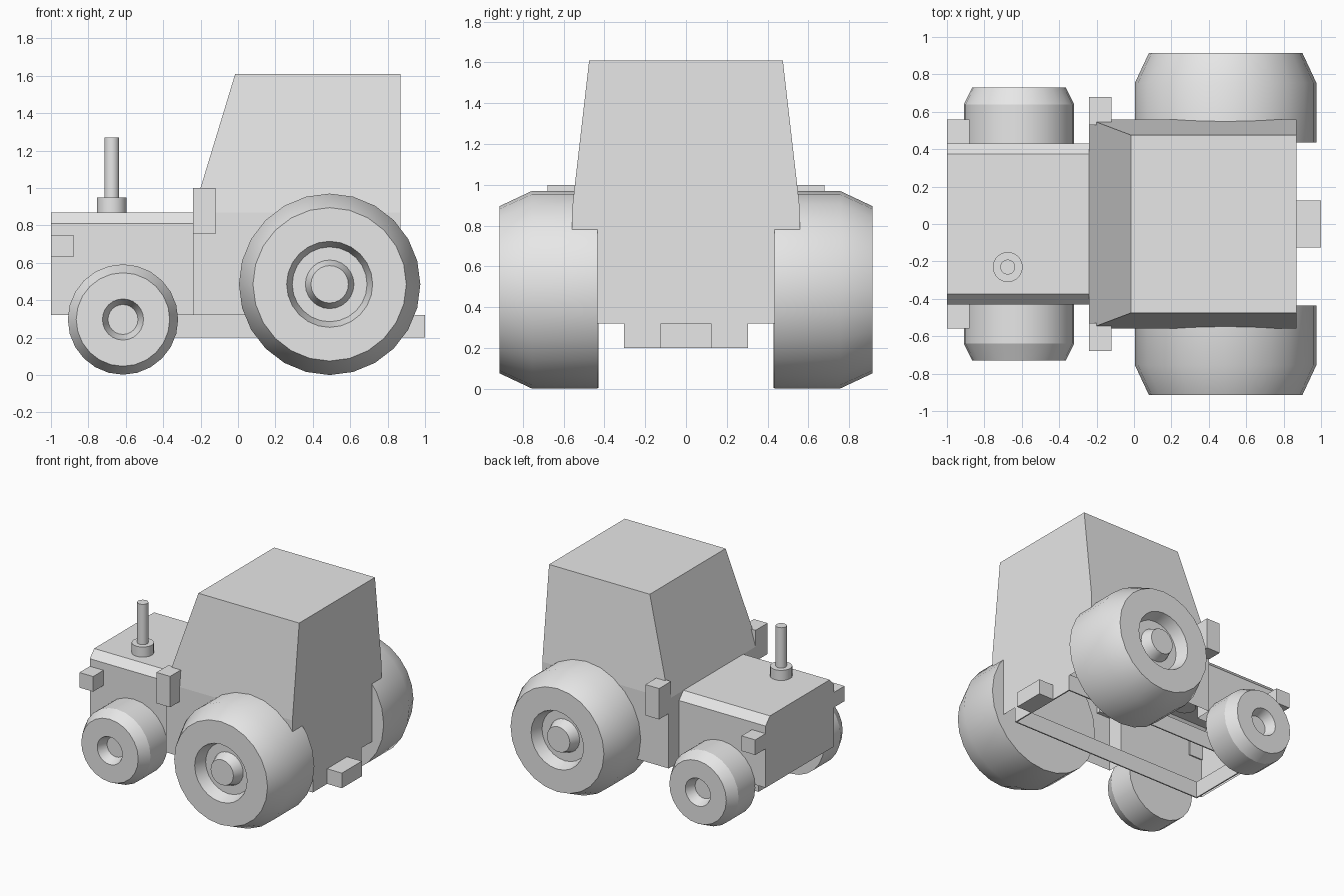
import bpy, bmesh, math
from mathutils import Vector

old = bpy.data.objects.get("Cube")
if old:
    bpy.data.objects.remove(old, do_unlink=True)

grey = bpy.data.materials.new("plain grey")
grey.use_nodes = True
grey.diffuse_color = (0.8, 0.8, 0.8, 1)
grey.node_tree.nodes["Principled BSDF"].inputs["Base Color"].default_value = (0.8, 0.8, 0.8, 1)


def finish(name, bm, smooth=False):
    bmesh.ops.remove_doubles(bm, verts=bm.verts, dist=0.0005)
    mesh = bpy.data.meshes.new(name)
    bm.to_mesh(mesh)
    bm.free()
    mesh.materials.append(grey)
    obj = bpy.data.objects.new(name, mesh)
    bpy.context.collection.objects.link(obj)
    if smooth:
        bpy.ops.object.select_all(action='DESELECT')
        obj.select_set(True)
        bpy.context.view_layer.objects.active = obj
        bpy.ops.object.shade_smooth_by_angle(angle=math.radians(25))
    return obj


def loft(bm, rings, cap_start=False, cap_end=False):
    """Skin a list of closed rings of points."""
    loops = [[bm.verts.new(p) for p in ring] for ring in rings]
    n = len(loops[0])
    for a, b in zip(loops, loops[1:]):
        for i in range(n):
            j = (i + 1) % n
            bm.faces.new((a[i], a[j], b[j], b[i]))
    if cap_start:
        bm.faces.new(loops[0][::-1])
    if cap_end:
        bm.faces.new(loops[-1])


def rect(x0, x1, half, z):
    return [(x0, -half, z), (x1, -half, z), (x1, half, z), (x0, half, z)]


def box(name, x0, x1, y0, y1, z0, z1):
    bm = bmesh.new()
    bmesh.ops.create_cube(bm, size=1)
    for v in bm.verts:
        v.co = Vector((x0 if v.co.x < 0 else x1,
                       y0 if v.co.y < 0 else y1,
                       z0 if v.co.z < 0 else z1))
    finish(name, bm)


def lathe(name, profile, centre, axis, n):
    """Turn (radius, distance) pairs around an axis through centre."""
    bm = bmesh.new()
    axis = Vector(axis)
    u = Vector((1, 0, 0))
    w = axis.cross(u)
    rings = []
    for r, d in profile:
        angles = [2 * math.pi * i / n for i in range(n)]
        rings.append([Vector(centre) + axis * d + (u * math.cos(a) + w * math.sin(a)) * r
                      for a in angles])
    loft(bm, rings, True, True)
    finish(name, bm, True)


# Cab: straight lower walls, tapering upper part, open underneath
bm = bmesh.new()
loft(bm, [rect(-0.24, 0.87, 0.56, 0.32), rect(-0.24, 0.87, 0.56, 0.87),
          rect(-0.015, 0.87, 0.475, 1.61)], cap_end=True)
front = [f for f in bm.faces if all(abs(v.co.x + 0.24) < 0.001 for v in f.verts)]
bmesh.ops.delete(bm, geom=front, context='FACES_ONLY')
for s in (-1, 1):
    bm.faces.new([bm.verts.new((-0.24, s * y, z))
                  for y, z in ((0.43, 0.32), (0.56, 0.32), (0.56, 0.87), (0.43, 0.87))])
bm.faces.new([bm.verts.new((-0.24, y, z))
              for y, z in ((-0.43, 0.81), (0.43, 0.81), (0.43, 0.87), (-0.43, 0.87))])
bmesh.ops.recalc_face_normals(bm, faces=bm.faces)
finish("cab", bm)

# Hood: bevelled section, open underneath and towards the cab
section = [(-0.43, 0.32), (-0.43, 0.81), (-0.375, 0.87), (0.375, 0.87), (0.43, 0.81), (0.43, 0.32)]
bm = bmesh.new()
loft(bm, [[(x, y, z) for y, z in section] for x in (-1, -0.24)], cap_start=True)
under = [f for f in bm.faces if all(abs(v.co.z - 0.32) < 0.001 for v in f.verts)]
bmesh.ops.delete(bm, geom=under, context='FACES_ONLY')
bmesh.ops.recalc_face_normals(bm, faces=bm.faces)
finish("hood", bm)

# Chassis frame
for s, side in ((1, "left"), (-1, "right")):
    box("chassis_rail_" + side, -0.85, 0.87, s * 0.295, s * 0.305, 0.2, 0.33)
box("chassis_back_plate", 0.86, 0.87, -0.305, 0.305, 0.2, 0.33)
box("chassis_front_plate", -0.85, -0.84, -0.305, 0.305, 0.2, 0.33)
box("hitch", 0.86, 1.0, -0.125, 0.125, 0.2, 0.32)

# Wheels, lamps and mirrors on both sides
rear_profile = [(0.485, 0.435), (0.485, 0.755), (0.41, 0.915), (0.23, 0.915),
                (0.20, 0.82), (0.13, 0.82), (0.10, 0.90)]
front_profile = [(0.295, 0.43), (0.295, 0.64), (0.25, 0.73), (0.11, 0.73), (0.08, 0.65)]
for s, side in ((1, "left"), (-1, "right")):
    lathe("rear_wheel_" + side, rear_profile, (0.49, 0, 0.485), (0, s, 0), 24)
    lathe("front_wheel_" + side, front_profile, (-0.615, 0, 0.297), (0, s, 0), 24)
    box("head_lamp_" + side, -1.0, -0.88, min(s * 0.42, s * 0.56), max(s * 0.42, s * 0.56), 0.63, 0.75)
    box("mirror_" + side, -0.24, -0.12, min(s * 0.53, s * 0.68), max(s * 0.53, s * 0.68), 0.755, 1.0)

# Exhaust
lathe("exhaust", [(0.08, 0.86), (0.08, 0.95), (0.04, 0.95), (0.04, 1.27)],
      (-0.675, -0.23, 0), (0, 0, 1), 20)
